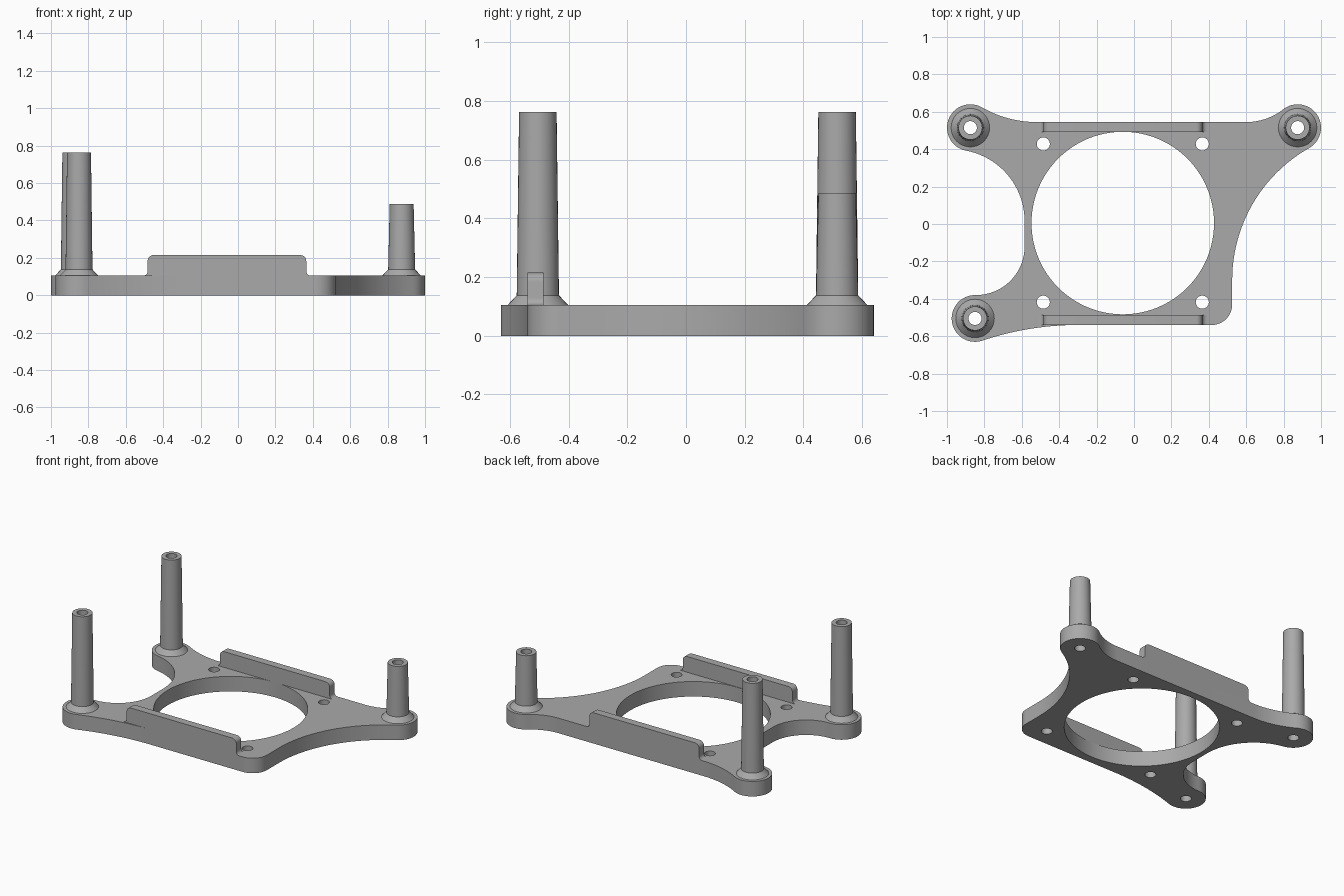
import bpy, bmesh, math
from mathutils import Vector

if "Cube" in bpy.data.objects:
    bpy.data.objects.remove(bpy.data.objects["Cube"])

THICK, EAR, BORE = 0.105, 0.125, 0.035

grey = bpy.data.materials.new("plain grey")
grey.use_nodes = True
grey.diffuse_color = (0.4, 0.4, 0.4, 1)
grey.node_tree.nodes["Principled BSDF"].inputs["Base Color"].default_value = (0.4, 0.4, 0.4, 1)


def finish(obj, angle=30):
    obj.data.materials.clear()
    obj.data.materials.append(grey)
    bpy.ops.object.select_all(action='DESELECT')
    obj.select_set(True)
    bpy.context.view_layer.objects.active = obj
    bpy.ops.object.shade_smooth_by_angle(angle=math.radians(angle))


def arc(c, r, a0, a1, n=24):
    return [Vector((c[0] + r * math.cos(a0 + (a1 - a0) * i / n),
                    c[1] + r * math.sin(a0 + (a1 - a0) * i / n))) for i in range(n + 1)]


def circle(c, r, n=64):
    return arc(c, r, 0, math.tau, n)[:-1]


def angle_of(v):
    return math.atan2(v.y, v.x)


def short_arc(c, r, d0, d1):
    a0 = angle_of(d0)
    turn = (angle_of(d1) - a0 + math.pi) % math.tau - math.pi
    return arc(c, r, a0, a0 + turn)


def extrude_loops(name, loops, depth):
    """Fill closed 2D loops (inner loops become holes) and extrude them."""
    curve = bpy.data.curves.new(name, 'CURVE')
    curve.dimensions, curve.fill_mode, curve.extrude = '2D', 'BOTH', depth / 2
    for loop in loops:
        spline = curve.splines.new('POLY')
        spline.points.add(len(loop) - 1)
        for point, co in zip(spline.points, loop):
            point.co = (co.x, co.y, 0, 1)
        spline.use_cyclic_u = True
    obj = bpy.data.objects.new(name, curve)
    bpy.context.collection.objects.link(obj)
    bpy.ops.object.select_all(action='DESELECT')
    obj.select_set(True)
    bpy.context.view_layer.objects.active = obj
    bpy.ops.object.convert(target='MESH')
    obj = bpy.context.view_layer.objects.active
    bm = bmesh.new()
    bm.from_mesh(obj.data)
    bmesh.ops.remove_doubles(bm, verts=bm.verts, dist=0.0002)
    bmesh.ops.recalc_face_normals(bm, faces=bm.faces)
    bm.to_mesh(obj.data)
    bm.free()
    return obj


def arm(ear, t_in, n_in, t_out, n_out):
    """Round ear blended by concave arcs into the straight edges on both sides."""
    ear = Vector(ear)
    blends = []
    for t, n in ((t_in, n_in), (t_out, n_out)):
        t, n = Vector(t), Vector(n)
        d = t - ear
        r = (d.length_squared - EAR ** 2) / (2 * (EAR - d.dot(n)))
        blends.append((t + n * r, r, n))
    (c0, r0, n0), (c1, r1, n1) = blends
    a0 = angle_of(c0 - ear)
    turn = (angle_of(c1 - ear) - a0) % math.tau
    return (short_arc(c0, r0, -n0, ear - c0) + arc(ear, EAR, a0, a0 + turn)[1:-1]
            + short_arc(c1, r1, ear - c1, -n1))


# Base plate with three ears, a rounded corner and its holes
RIGHT, BACK, LEFT, FRONT = (1, 0), (0, 1), (-1, 0), (0, -1)
posts = {"back_left": ((0.875, 0.515), 0.487),
         "back_right": ((-0.875, 0.515), 0.762),
         "front_right": ((-0.85, -0.505), 0.762)}
outline = (arm(posts["back_left"][0], (0.525, -0.3), RIGHT, (0.6, 0.545), BACK)
           + arm(posts["back_right"][0], (-0.52, 0.545), BACK, (-0.585, 0.015), LEFT)
           + arm(posts["front_right"][0], (-0.585, -0.12), LEFT, (-0.3, -0.54), FRONT)
           + arc((0.415, -0.43), 0.11, -math.pi / 2, 0))
holes = [circle((-0.06, 0.005), 0.488, 96)]
holes += [circle((x, y), BORE, 32) for x in (-0.485, 0.365) for y in (-0.418, 0.428)]
holes += [circle(c, BORE, 32) for c, top in posts.values()]
plate = extrude_loops("base_plate", [outline] + holes, THICK)
plate.location.z = THICK / 2
finish(plate)


# Hollow tapered posts on a conical foot
def make_post(name, centre, top, sides=32):
    profile = [(BORE, THICK), (0.103, THICK), (0.072, 0.138), (0.064, top), (BORE, top)]
    bm = bmesh.new()
    rings = [[bm.verts.new((p.x, p.y, z)) for p in circle((0, 0), r, sides)] for r, z in profile]
    for a, b in zip(rings, rings[1:] + rings[:1]):
        for i in range(sides):
            j = (i + 1) % sides
            bm.faces.new((a[i], a[j], b[j], b[i]))
    bmesh.ops.recalc_face_normals(bm, faces=bm.faces)
    mesh = bpy.data.meshes.new(name)
    bm.to_mesh(mesh)
    bm.free()
    obj = bpy.data.objects.new(name, mesh)
    bpy.context.collection.objects.link(obj)
    obj.location = (*centre, 0)
    finish(obj)


for name, (centre, top) in posts.items():
    make_post(name + "_post", centre, top)

# Upright side ribs: rounded top corners, small fillets at the feet
X0, X1, TOP, ROUND, FOOT = -0.483, 0.365, 0.215, 0.032, 0.024
q = math.pi / 2
rib_profile = (arc((X1 + FOOT, THICK + FOOT), FOOT, 3 * q, 2 * q, 6)
               + arc((X1 - ROUND, TOP - ROUND), ROUND, 0, q, 8)
               + arc((X0 + ROUND, TOP - ROUND), ROUND, q, 2 * q, 8)
               + arc((X0 - FOOT, THICK + FOOT), FOOT, 0, -q, 6))
for name, y in (("front_rib", -0.513), ("back_rib", 0.518)):
    rib = extrude_loops(name, [rib_profile], 0.054)
    rib.rotation_euler.x = q
    rib.location.y = y
    finish(rib)
